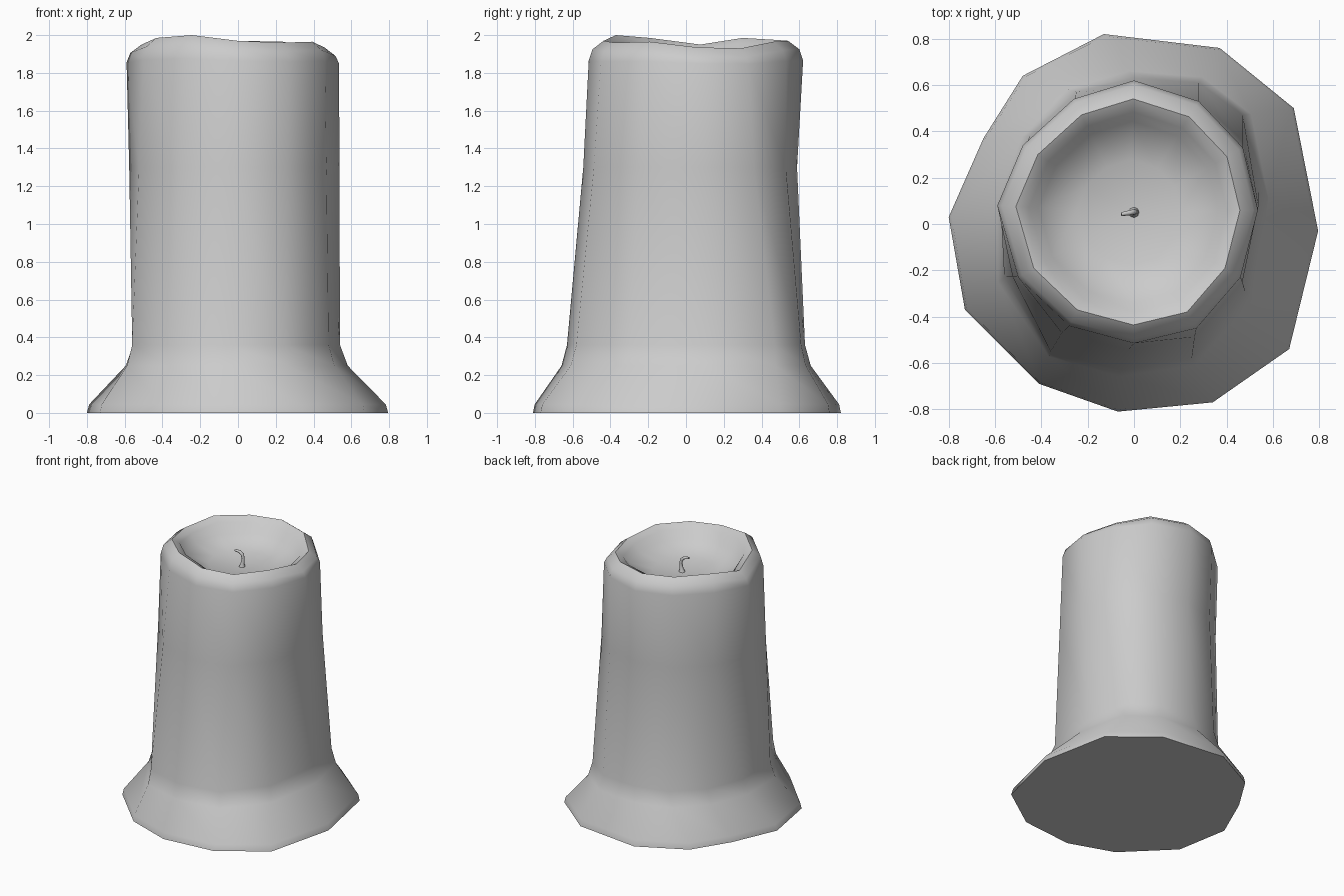
import bpy, bmesh
from math import radians
from mathutils import Vector

if "Cube" in bpy.data.objects:
    bpy.data.objects.remove(bpy.data.objects["Cube"])

# Hand-shaped 12-sided outlines (x, y), clockwise from the back
base = [(-.13, .82), (.37, .76), (.69, .50), (.795, -.03), (.67, -.54), (.34, -.77),
        (-.07, -.81), (-.41, -.69), (-.73, -.37), (-.8, .03), (-.65, .37), (-.48, .64)]
waist = [(0, .63), (.28, .61), (.47, .47), (.54, .14), (.48, -.29), (.25, -.58),
         (-.06, -.63), (-.36, -.55), (-.56, -.23), (-.555, .1), (-.45, .38), (-.25, .57)]
top = [(0, .62), (.28, .53), (.47, .33), (.535, .06), (.46, -.23), (.27, -.45),
       (0, -.515), (-.28, -.44), (-.5, -.23), (-.59, .08), (-.48, .34), (-.26, .54)]
rim_z = [1.97, 1.965, 1.93, 1.935, 1.965, 1.96, 1.97, 2.0, 1.985, 1.95, 1.985, 1.975]
centre = Vector((-.02, .05))


def mix(a, b, t):
    return [Vector(p).lerp(Vector(q), t) for p, q in zip(a, b)]


def flat(ring, z):
    return [(p[0], p[1], z) for p in ring]


def rim(scale, dz, level=0, t=0):
    """Scaled top outline following the wavy rim, blended by t to a level height."""
    out = []
    for p, z in zip(top, rim_z):
        q = centre + (Vector(p) - centre) * scale
        out.append((q.x, q.y, (z + dz) * (1 - t) + level * t))
    return out


# Wax body: melted foot, column, wavy rim and hollow
mid = [(p.x, p.y * .955 - .008) for p in mix(waist, top, .6)]
rings = [flat(base, 0), flat(mix(base, waist, .05), .045),
         flat(mix(base, waist, .84), .25), flat(waist, .36), flat(mid, 1.3),
         rim(1, -.1, 1.86, .6), rim(.965, -.045), rim(.86, 0), rim(.76, -.03),
         rim(.69, -.1, 1.87, .7), rim(.4, 0, 1.81, 1)]
bm = bmesh.new()
loops = [[bm.verts.new(p) for p in r] for r in rings]
for a, b in zip(loops, loops[1:]):
    for i in range(12):
        j = (i + 1) % 12
        bm.faces.new((a[i], a[j], b[j], b[i]))
bm.faces.new(loops[0])
tip = bm.verts.new((centre.x, centre.y, 1.795))
for i in range(12):
    bm.faces.new((loops[-1][i], loops[-1][(i + 1) % 12], tip))
bmesh.ops.recalc_face_normals(bm, faces=bm.faces)
mesh = bpy.data.meshes.new("wax_body")
bm.to_mesh(mesh)
bm.free()
body = bpy.data.objects.new("wax_body", mesh)
bpy.context.collection.objects.link(body)

# Wick: small bent tapered tube with a flared foot
curve = bpy.data.curves.new("wick", 'CURVE')
curve.dimensions = '3D'
curve.bevel_depth = 1
curve.bevel_resolution = 2
curve.use_fill_caps = True
path = [(0, .05, 1.79, .025), (.003, .05, 1.82, .014), (.008, .052, 1.86, .011),
        (0, .052, 1.89, .012), (-.02, .048, 1.907, .011), (-.055, .042, 1.912, .008)]
s = curve.splines.new('POLY')
s.points.add(len(path) - 1)
for pt, (x, y, z, r) in zip(s.points, path):
    pt.co = (x, y, z, 1)
    pt.radius = r
wick = bpy.data.objects.new("wick", curve)
bpy.context.collection.objects.link(wick)
bpy.context.view_layer.objects.active = wick
wick.select_set(True)
bpy.ops.object.convert(target='MESH')

# Smooth wax, crisp bottom edge
body.select_set(True)
bpy.context.view_layer.objects.active = body
bpy.ops.object.shade_smooth_by_angle(angle=radians(60))
